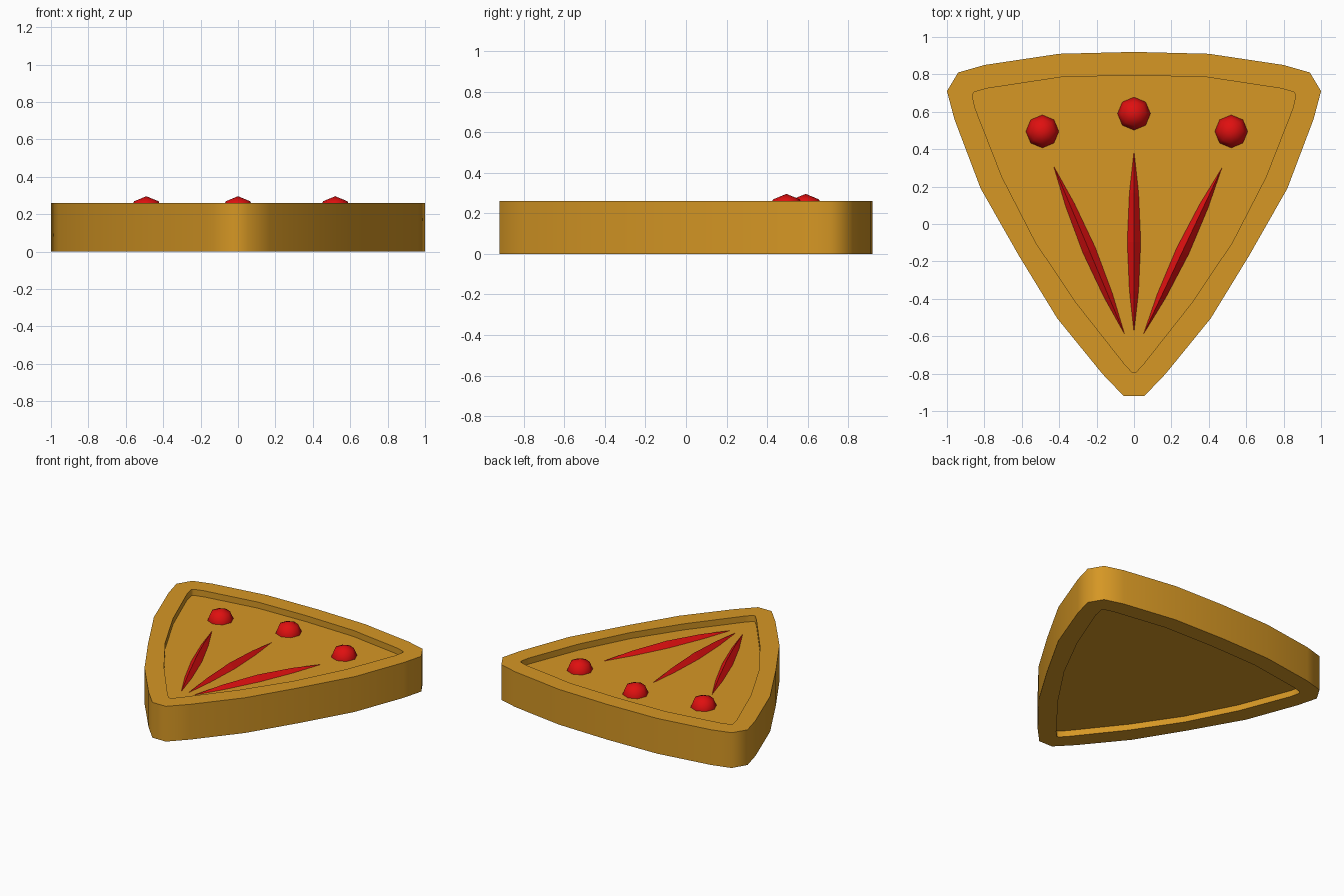
import bpy, bmesh, math
from mathutils import Vector, Matrix

if "Cube" in bpy.data.objects:
    bpy.data.objects.remove(bpy.data.objects["Cube"], do_unlink=True)


def make_material(name, rgb):
    mat = bpy.data.materials.new(name)
    mat.use_nodes = True
    mat.diffuse_color = (*rgb, 1)
    mat.node_tree.nodes["Principled BSDF"].inputs["Base Color"].default_value = (*rgb, 1)
    return mat


gold = make_material("golden amber", (0.67, 0.31, 0.018))
red = make_material("bright red", (0.74, 0.005, 0.005))


def add_object(name, bm, mat, angle=None):
    bmesh.ops.recalc_face_normals(bm, faces=bm.faces)
    mesh = bpy.data.meshes.new(name)
    bm.to_mesh(mesh)
    bm.free()
    mesh.materials.append(mat)
    obj = bpy.data.objects.new(name, mesh)
    bpy.context.collection.objects.link(obj)
    if angle:
        bpy.ops.object.select_all(action="DESELECT")
        obj.select_set(True)
        bpy.context.view_layer.objects.active = obj
        bpy.ops.object.shade_smooth_by_angle(angle=math.radians(angle))
    return obj


def mirrored(half):
    # Right half runs from the tip up to the centre of the wide edge
    return half + [(-x, y) for x, y in reversed(half[:-1])]


# Rounded triangular body with a raised rim above and below
OUTER = mirrored([(0.055, -0.92), (0.17, -0.80), (0.41, -0.505), (0.615, -0.17),
                  (0.82, 0.19), (0.96, 0.56), (1, 0.71), (0.94, 0.81),
                  (0.80, 0.85), (0.40, 0.91), (0, 0.92)])
INNER = mirrored([(0.008, -0.795), (0.05, -0.75), (0.31, -0.42), (0.525, -0.10),
                  (0.705, 0.25), (0.85, 0.62), (0.865, 0.69), (0.855, 0.705),
                  (0.785, 0.725), (0.39, 0.785), (0, 0.795)])
HEIGHT, RECESS = 0.26, 0.045
FLOOR = HEIGHT - RECESS

bm = bmesh.new()
loops = [[bm.verts.new((x, y, z)) for x, y in outline] for outline, z in (
    (INNER, RECESS), (INNER, 0), (OUTER, 0),
    (OUTER, HEIGHT), (INNER, HEIGHT), (INNER, FLOOR))]
for low, high in zip(loops, loops[1:]):
    for i in range(len(low)):
        j = (i + 1) % len(low)
        bm.faces.new((low[i], low[j], high[j], high[i]))
bm.faces.new(loops[0])
bm.faces.new(loops[-1])
add_object("body", bm, gold, 50)

# Round studs, partly sunk in the top
for name, x, y in (("right_stud", -0.49, 0.495), ("middle_stud", 0, 0.59),
                   ("left_stud", 0.52, 0.495)):
    bm = bmesh.new()
    bmesh.ops.create_uvsphere(bm, u_segments=8, v_segments=4, radius=0.093,
                              matrix=Matrix.Translation((x, y, 0.203)))
    add_object(name, bm, red, 60)

# Tapered ridged slivers fanning out from the tip
for name, start, end in (("right_sliver", (-0.05, -0.59), (-0.43, 0.31)),
                         ("middle_sliver", (0, -0.58), (0, 0.39)),
                         ("left_sliver", (0.05, -0.59), (0.47, 0.30))):
    a, b = Vector((*start, FLOOR)), Vector((*end, FLOOR))
    along = (b - a).normalized()
    side = along.cross(Vector((0, 0, 1)))
    bm = bmesh.new()
    tips = [bm.verts.new(a), bm.verts.new(b)]
    rings = []
    for t, size in ((0.23, 0.68), (0.5, 1), (0.77, 0.68)):
        mid = a.lerp(b, t)
        rings.append([bm.verts.new(mid + side * 0.036 * size * u + Vector((0, 0, 0.038 * size * v)))
                      for u, v in ((1, 0), (0, 1), (-1, 0), (0, -1))])
    for i in range(4):
        j = (i + 1) % 4
        bm.faces.new((tips[0], rings[0][i], rings[0][j]))
        bm.faces.new((tips[1], rings[-1][i], rings[-1][j]))
        for r, s in zip(rings, rings[1:]):
            bm.faces.new((r[i], r[j], s[j], s[i]))
    add_object(name, bm, red)
